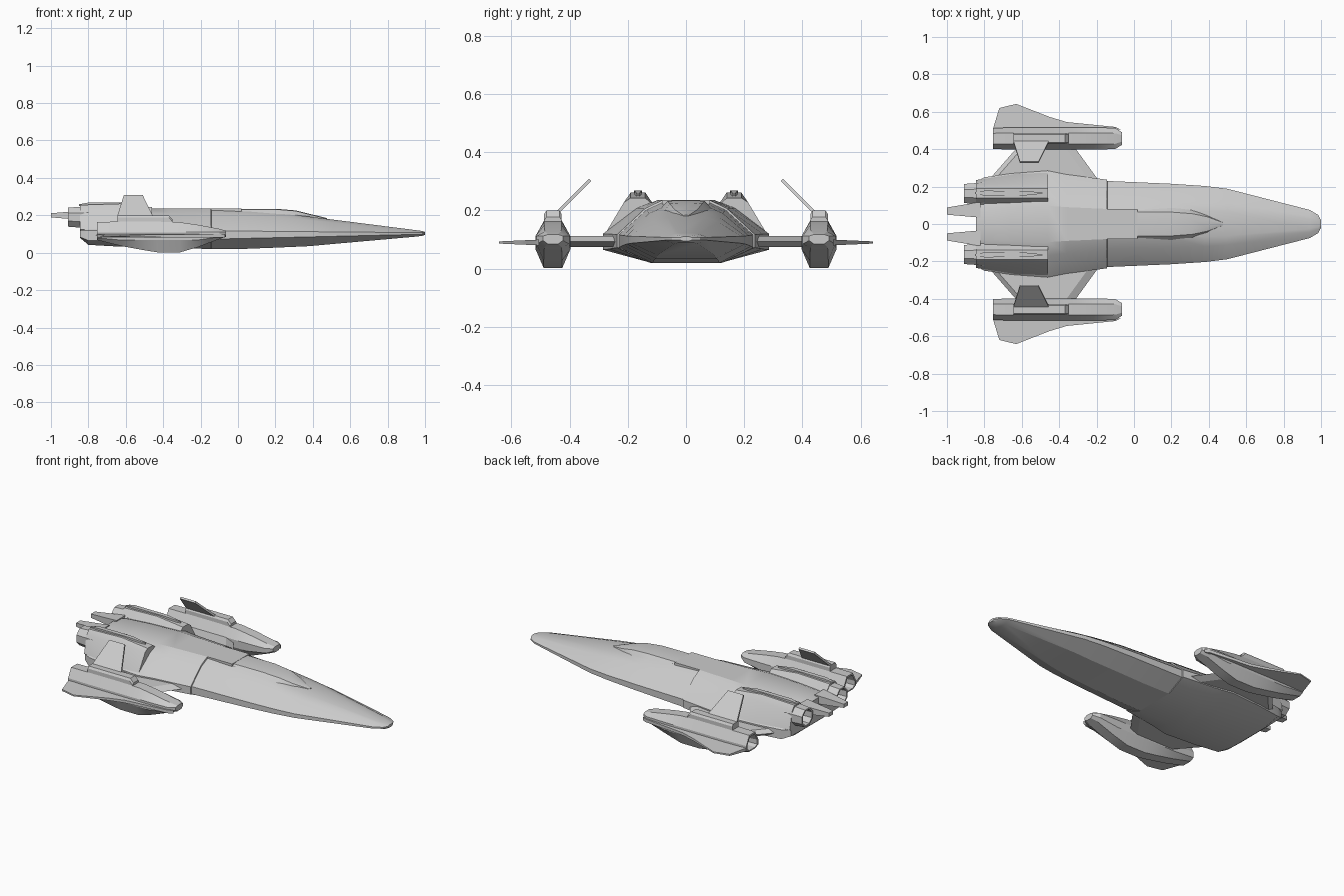
import bpy, bmesh, math

if "Cube" in bpy.data.objects:
    bpy.data.objects.remove(bpy.data.objects["Cube"])


def loft(name, rings, mirror=True):
    """Skin a list of closed rings of points, cap both ends, mirror across y."""
    bm = bmesh.new()
    vs = [[bm.verts.new(p) for p in r] for r in rings]
    n = len(vs[0])
    for a, b in zip(vs, vs[1:]):
        for i in range(n):
            j = (i + 1) % n
            bm.faces.new((a[i], a[j], b[j], b[i]))
    bm.faces.new(vs[0])
    bm.faces.new(vs[-1])
    bmesh.ops.recalc_face_normals(bm, faces=bm.faces)
    me = bpy.data.meshes.new(name)
    bm.to_mesh(me)
    bm.free()
    for p in me.polygons:
        p.use_smooth = True
    me.set_sharp_from_angle(angle=math.radians(22))
    ob = bpy.data.objects.new(name, me)
    bpy.context.collection.objects.link(ob)
    if mirror:
        m = ob.modifiers.new("Mirror", 'MIRROR')
        m.use_axis = (False, True, False)
        m.use_mirror_merge = False
    return ob


def sym(x, half, cy=0.0):
    """Full ring from right-half (y, z) points listed bottom to top."""
    return ([(x, cy + y, z) for y, z in half] +
            [(x, cy - y, z) for y, z in reversed(half)])


def box(x, cy, w, z0, z1):
    return sym(x, [(w, z0), (w, z1)], cy)


def scaled(ring, s, x):
    cy = sum(p[1] for p in ring) / len(ring)
    cz = sum(p[2] for p in ring) / len(ring)
    return [(x, cy + (p[1] - cy) * s, cz + (p[2] - cz) * s) for p in ring]


def ngon(x, cy, cz, r, n=8):
    ang = [(i + .5) * 2 * math.pi / n for i in range(n)]
    return [(x, cy + r * math.cos(a), cz + r * math.sin(a)) for a in ang]


# Fuselage: belt, floor and shoulder follow from width and height
def hull_ring(x, w, floor, deck):
    t = max(0, (x + .46) / 1.46)
    low = max(.065 + .034 * t, floor + .004)
    high = .12 - .013 * t
    return sym(x, [(w * .52, floor), (w, low), (w, high),
                   (w * .59, high + .76 * (deck - high)), (w * .34, deck)])


loft("fuselage", [hull_ring(*s) for s in [
    (-.845, .225, .08, .215), (-.8, .25, .042, .225), (-.66, .27, .034, .232),
    (-.46, .285, .028, .236), (-.36, .265, .025, .236), (-.145, .237, .02, .236),
    (-.143, .23, .02, .228), (.02, .223, .02, .222), (.2, .215, .027, .214),
    (.38, .203, .035, .193), (.5, .188, .046, .178), (.94, .075, .085, .122),
    (.985, .048, .09, .116), (1, .02, .095, .111)]], False)

# Cockpit canopy and the spine block behind it
loft("canopy", [sym(x, [(w, z - .04), (w * .65, z - .003), (w * .3, z)]) for x, w, z in [
    (.015, .1, .235), (.2, .098, .235), (.31, .085, .226), (.39, .06, .206),
    (.475, .012, .185)]], False)
loft("spine", [box(x, 0, .08, .2, .236) for x in (-.15, .018)], False)

# Dorsal engine fairings: x, top height, outer edge
loft("engine_fairing", [[(x, y, z) for y, z in [
    (.105, .17), (.108, .215), (.14, t), (.19, t), (.213, .228),
    (o, .125), (o - .04, .1)]] for x, t, o in [
        (-.845, .255, .235), (-.63, .262, .268), (-.46, .243, .275)]])

# Hollow main nozzles
rings = [ngon(x, .163, .19, r) for x, r in [(-.8, .064), (-.91, .055)]]
rings += [scaled(rings[-1], .83, -.91), scaled(rings[-1], .72, -.83)]
loft("main_nozzle", rings)

# Tapered rails on the fairings, and tail prongs
loft("engine_rail", [box(x, .165, w, .25, z) for x, w, z in [
    (-.85, .005, .259), (-.8, .013, .268), (-.58, .012, .268), (-.49, .003, .257)]])
loft("tail_prong", [box(x, y, w, .2 - h, .2 + h) for x, y, w, h in [
    (-1, .069, .019, .011), (-.82, .076, .042, .026)]])

# Inner wings linking hull and pods
loft("inner_wing", [[(a, y, .093), (a + .03, y, .112), (b - .05, y, .112),
                     (b, y, .093), (b - .05, y, .074), (a + .03, y, .074)]
                    for y, a, b in [(.22, -.79, -.18), (.42, -.615, -.325)]])

# Wing pods with a hollow rear: x, half width, keel height, top height
CY = .457
rings = [sym(x, [(w * .53, k), (w, max(.067, k + .012)), (w, .112), (w * .5, t)], CY)
         for x, w, k, t in [
             (-.755, .056, .068, .165), (-.62, .06, .035, .166), (-.5, .06, .013, .166),
             (-.43, .06, .002, .166), (-.31, .06, .002, .163), (-.22, .06, .028, .15),
             (-.1, .056, .073, .128), (-.065, .034, .085, .118)]]
loft("wing_pod", [scaled(rings[0], .7, -.67), scaled(rings[0], .82, -.755)] + rings)

# Raised block on each pod
loft("pod_block", [sym(x, [(.03, .15), (.03, z - .012), (.022, z)], CY)
                   for x, z in [(-.645, .2), (-.37, .2), (-.35, .178)]])

# Canted fin leaning inward from each pod
fin = [(x, y, .635 - y) for x, y in [(-.645, .442), (-.455, .442), (-.51, .33), (-.61, .33)]]
loft("canted_fin", [[(x, y + d, z + d) for x, y, z in fin] for d in (-.004, .004)])

# Thin outer winglets, tapering towards the tip
edge = [(-.07, .505), (-.1, .519), (-.36, .545), (-.45, .572),
        (-.63, .642), (-.72, .62), (-.755, .505)]
loft("outer_winglet", [[(x, y, .09 + s * (.032 - .044 * y)) for x, y in edge]
                       for s in (-1, 1)])
